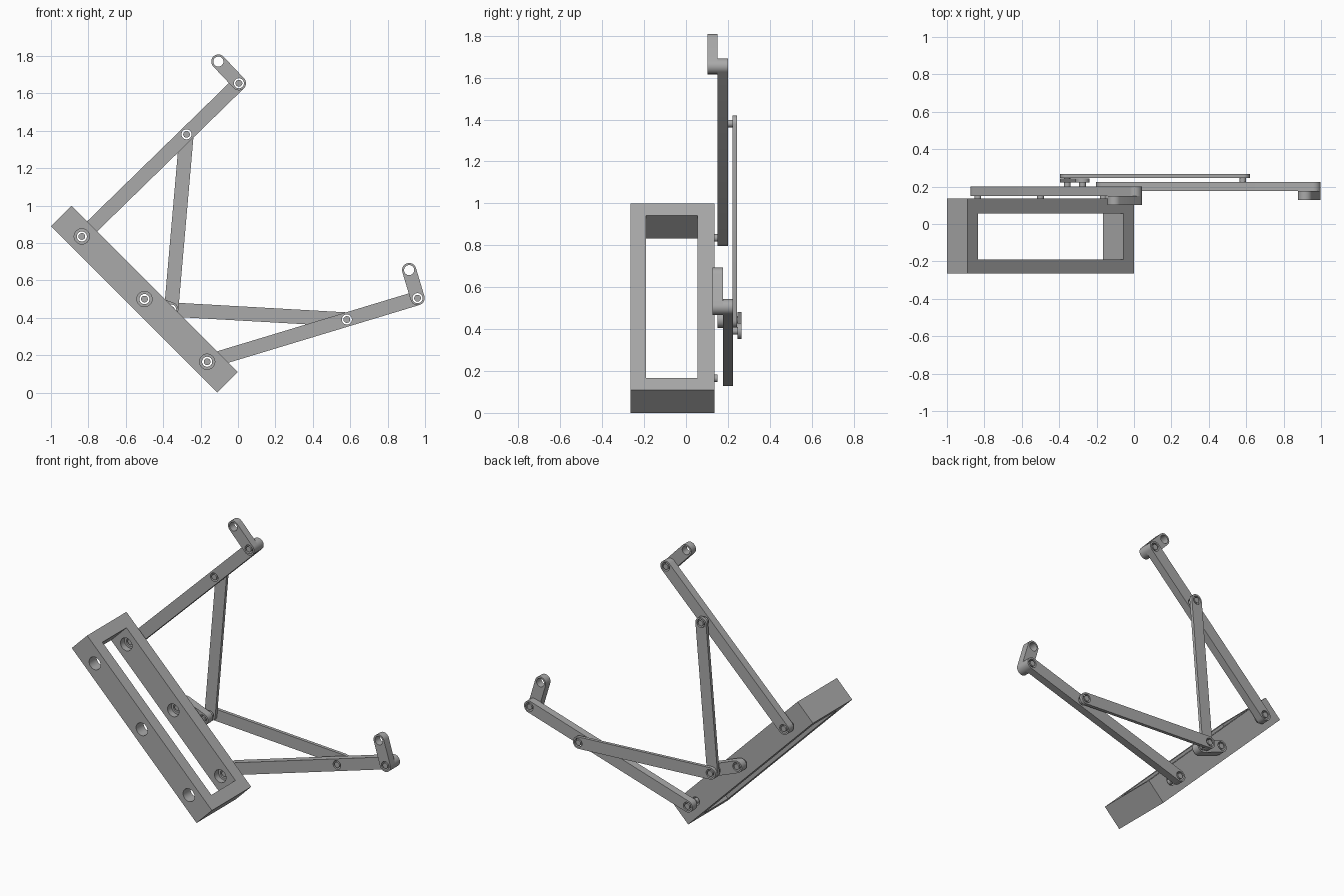
import bpy
import math
from mathutils import Vector

if "Cube" in bpy.data.objects:
    bpy.data.objects.remove(bpy.data.objects["Cube"], do_unlink=True)

grey = bpy.data.materials.new("plain grey")
grey.use_nodes = True
COLOUR = (0.4, 0.4, 0.4, 1)
grey.diffuse_color = COLOUR
grey.node_tree.nodes["Principled BSDF"].inputs["Base Color"].default_value = COLOUR

ROUND = 0.038      # end radius of every bar
HOLE = 0.027       # pivot hole radius
PIN = 0.018        # pin radius
BORE = 0.041       # wide screw hole radius in the frame
QUARTER = math.pi / 2


def activate(obj):
    bpy.ops.object.select_all(action='DESELECT')
    obj.select_set(True)
    bpy.context.view_layer.objects.active = obj


def arc(centre, radius, start, sweep, steps):
    return [centre + radius * Vector((math.cos(start + sweep * i / steps),
                                      math.sin(start + sweep * i / steps)))
            for i in range(steps + 1)]


def circle(centre, radius):
    return arc(Vector(centre), radius, 0, math.tau, 32)[:-1]


def plate(name, loops, thickness, location, rotation):
    """Extruded flat profile; loops inside the first one become holes."""
    curve = bpy.data.curves.new(name, 'CURVE')
    curve.dimensions = '2D'
    curve.fill_mode = 'BOTH'
    curve.extrude = thickness / 2
    for loop in loops:
        spline = curve.splines.new('POLY')
        spline.points.add(len(loop) - 1)
        for point, co in zip(spline.points, loop):
            point.co = (co[0], co[1], 0, 1)
        spline.use_cyclic_u = True
    obj = bpy.data.objects.new(name, curve)
    bpy.context.collection.objects.link(obj)
    obj.location, obj.rotation_euler = location, rotation
    activate(obj)
    bpy.ops.object.convert(target='MESH')
    obj = bpy.context.object
    obj.data.materials.clear()
    obj.data.materials.append(grey)
    bpy.ops.object.mode_set(mode='EDIT')
    bpy.ops.mesh.select_all(action='SELECT')
    bpy.ops.mesh.remove_doubles(threshold=0.0001)
    bpy.ops.mesh.normals_make_consistent(inside=False)
    bpy.ops.object.mode_set(mode='OBJECT')
    bpy.ops.object.shade_smooth_by_angle()
    return obj


def bar(name, start, end, y0, y1, pivots=()):
    """Round-ended bar between two points, drilled at its ends and pivots."""
    a, b = Vector(start), Vector(end)
    heading = math.atan2(b.y - a.y, b.x - a.x)
    outline = (arc(b, ROUND, heading - QUARTER, math.pi, 16)
               + arc(a, ROUND, heading + QUARTER, math.pi, 16))
    holes = [circle(p, HOLE) for p in (start, end, *pivots)]
    return plate(name, [outline] + holes, y1 - y0,
                 (0, (y0 + y1) / 2, 0), (QUARTER, 0, 0))


def cylinder(name, point, radius, y0, y1):
    bpy.ops.mesh.primitive_cylinder_add(
        vertices=32, radius=radius, depth=y1 - y0,
        location=(point[0], (y0 + y1) / 2, point[1]), rotation=(QUARTER, 0, 0))
    obj = bpy.context.object
    obj.name = name
    obj.data.materials.append(grey)
    bpy.ops.object.shade_smooth_by_angle()
    return obj


def rectangle(half_length, y0, y1):
    return [(-half_length, y0), (half_length, y0), (half_length, y1), (-half_length, y1)]


# Pivot points in the x-z plane
TOP, MIDDLE, LOW = (-0.835, 0.835), (-0.5, 0.5), (-0.165, 0.165)
UPPER_TIP, LOWER_TIP = (0.005, 1.654), (0.96, 0.505)
UPPER_JOINT, LOWER_JOINT = (-0.275, 1.381), (0.582, 0.391)
HUB = (-0.357, 0.444)

# Tilted frame with a long slot
frame = plate("base_frame", [rectangle(0.629, -0.265, 0.135), rectangle(0.549, -0.19, 0.055)],
              0.155, (-0.5, 0, 0.5), (0, math.pi / 4, 0))

# Stepped screw holes through the frame walls
for spot in (TOP, MIDDLE, LOW):
    for radius, y0, y1 in ((BORE, -0.3, 0.095), (HOLE, 0.02, 0.2)):
        cutter = cylinder("hole_cutter", spot, radius, y0, y1)
        cutter.hide_render = True
        activate(frame)
        cut = frame.modifiers.new("hole", 'BOOLEAN')
        cut.operation, cut.solver, cut.object = 'DIFFERENCE', 'EXACT', cutter
        bpy.ops.object.modifier_apply(modifier=cut.name)
        bpy.data.objects.remove(cutter, do_unlink=True)
activate(frame)
bpy.ops.object.shade_smooth_by_angle()

# Long swinging arms
bar("upper_arm", TOP, UPPER_TIP, 0.15, 0.2, [UPPER_JOINT])
bar("lower_arm", LOW, LOWER_TIP, 0.176, 0.224, [LOWER_JOINT])

# Short links at the arm tips
bar("upper_tip_link", UPPER_TIP, (-0.105, 1.77), 0.102, 0.15)
bar("lower_tip_link", LOWER_TIP, (0.915, 0.655), 0.127, 0.176)

# Crank and the two thin couplers
bar("crank", MIDDLE, HUB, 0.15, 0.2)
bar("upper_coupler", HUB, UPPER_JOINT, 0.223, 0.243)
bar("lower_coupler", HUB, LOWER_JOINT, 0.245, 0.266)

# Pivot pins
for name, spot, y0, y1 in (
        ("upper_arm_pin", TOP, 0.095, 0.2),
        ("crank_pin", MIDDLE, 0.095, 0.2),
        ("lower_frame_pin", LOW, 0.095, 0.15),
        ("lower_arm_pin", LOW, 0.176, 0.224),
        ("upper_tip_pin", UPPER_TIP, 0.102, 0.2),
        ("lower_tip_pin", LOWER_TIP, 0.127, 0.224),
        ("upper_joint_pin", UPPER_JOINT, 0.15, 0.243),
        ("lower_joint_pin", LOWER_JOINT, 0.176, 0.266),
        ("hub_pin", HUB, 0.15, 0.266)):
    cylinder(name, spot, PIN, y0, y1)
